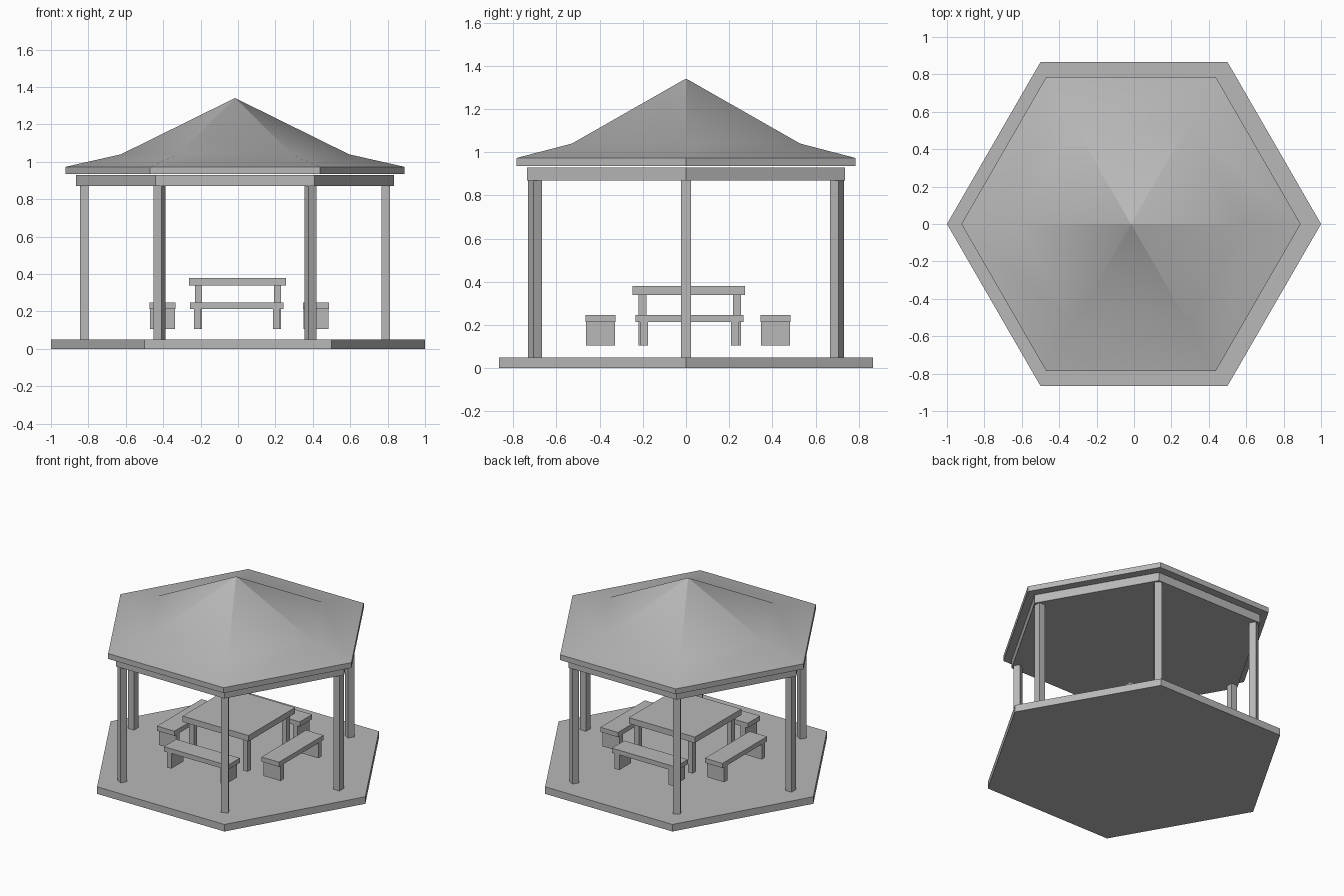
import bpy
import bmesh
from math import cos, sin, pi, radians
from mathutils import Matrix, Vector

cube = bpy.data.objects.get("Cube")
if cube:
    bpy.data.objects.remove(cube, do_unlink=True)

GREY = (0.48, 0.48, 0.48, 1)
grey = bpy.data.materials.new("plain_grey")
grey.use_nodes = True
grey.diffuse_color = GREY
grey.node_tree.nodes["Principled BSDF"].inputs["Base Color"].default_value = GREY

SHELTER_X = -0.016   # the posts and roof sit slightly off the slab centre
FLOOR = 0.05
FEET = 0.105         # underside of the furniture legs


def finish(name, bm):
    bmesh.ops.recalc_face_normals(bm, faces=bm.faces)
    mesh = bpy.data.meshes.new(name)
    bm.to_mesh(mesh)
    bm.free()
    mesh.materials.append(grey)
    obj = bpy.data.objects.new(name, mesh)
    bpy.context.collection.objects.link(obj)
    return obj


def hexagon_stack(name, profile, x=0):
    """Closed six-sided solid from (radius, height) pairs, bottom to top."""
    bm = bmesh.new()
    rings = [[bm.verts.new((x + r * cos(i * pi / 3), r * sin(i * pi / 3), z))
              for i in range(6)] for r, z in profile]
    for low, high in zip(rings, rings[1:]):
        for i in range(6):
            j = (i + 1) % 6
            bm.faces.new((low[i], low[j], high[j], high[i]))
    bm.faces.new(rings[0])
    bm.faces.new(rings[-1])
    return finish(name, bm)


def add_box(bm, centre, size, turn=0):
    """Box standing with its base at centre, turned about z."""
    lift = Vector((0, 0, size[2] / 2))
    matrix = (Matrix.Translation(Vector(centre) + lift)
              @ Matrix.Rotation(turn, 4, 'Z') @ Matrix.Diagonal((*size, 1)))
    bmesh.ops.create_cube(bm, size=1, matrix=matrix)


def bench(name, x, y, turn):
    """Plank seat on two slab legs."""
    bm = bmesh.new()
    add_box(bm, (0, 0, 0.214), (0.5, 0.138, 0.033))
    for side in (-1, 1):
        add_box(bm, (side * 0.211, 0, FEET), (0.036, 0.134, 0.109))
    bm.transform(Matrix.Translation((x, y, 0)) @ Matrix.Rotation(turn, 4, 'Z'))
    return finish(name, bm)


# Floor slab, ring beam and two-pitch roof
hexagon_stack("floor_slab", [(1, 0), (1, FLOOR)])
hexagon_stack("roof_beam", [(0.85, 0.87), (0.85, 0.93)], SHELTER_X)
roof = hexagon_stack("roof", [(0.907, 0.935), (0.907, 0.973),
                              (0.61, 1.04), (0.002, 1.34)], SHELTER_X)
bpy.ops.object.select_all(action='DESELECT')
roof.select_set(True)
bpy.context.view_layer.objects.active = roof
bpy.ops.object.shade_smooth_by_angle(angle=radians(29.2))

# Posts, one under each roof corner
for i in range(6):
    a = i * pi / 3
    bm = bmesh.new()
    add_box(bm, (SHELTER_X + 0.807 * cos(a), 0.807 * sin(a), FLOOR),
            (0.046, 0.048, 0.825), a)
    finish(f"post_{i + 1}", bm)

# Table
bm = bmesh.new()
add_box(bm, (-0.002, 0.013, 0.338), (0.518, 0.522, 0.042))
for sx in (-1, 1):
    for sy in (-1, 1):
        add_box(bm, (sx * 0.211, 0.017 + sy * 0.218, FEET), (0.037, 0.037, 0.235))
finish("table", bm)

# Benches around the table
bench("front_bench", -0.006, -0.396, 0)
bench("back_bench", -0.006, 0.414, 0)
bench("right_bench", -0.404, 0.016, pi / 2)
bench("left_bench", 0.417, 0.016, pi / 2)
